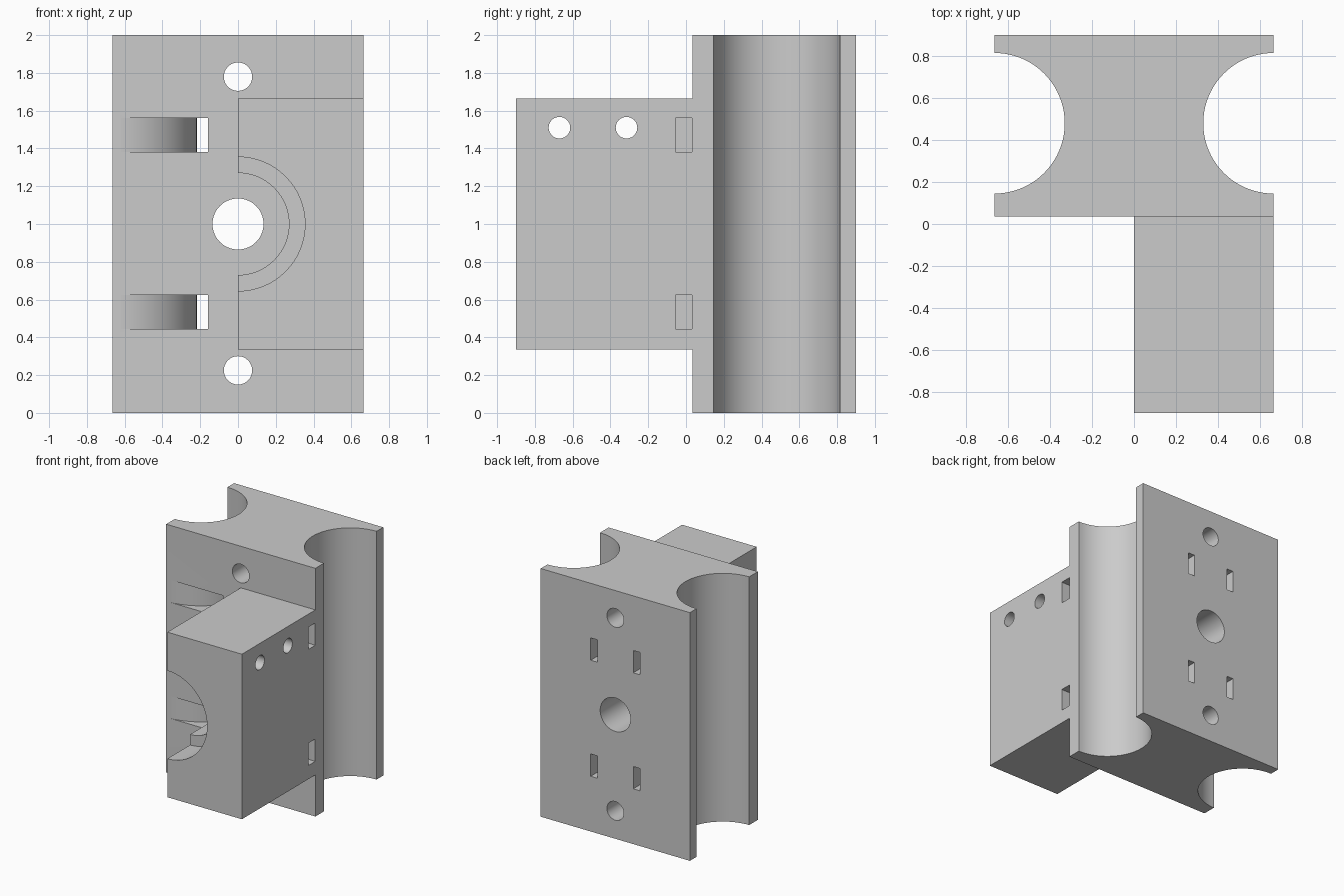
import bpy, bmesh, math
from mathutils import Matrix

if "Cube" in bpy.data.objects:
    bpy.data.objects.remove(bpy.data.objects["Cube"], do_unlink=True)

grey = bpy.data.materials.new("light grey plastic")
grey.use_nodes = True
COLOUR = (0.6, 0.6, 0.6, 1)
grey.diffuse_color = COLOUR
grey.node_tree.nodes["Principled BSDF"].inputs["Base Color"].default_value = COLOUR

HALF = 0.665       # half width of the carriage
FRONT = 0.035      # front face of the carriage
ROD_Y = 0.48       # centre line of the bearing grooves


def finish(name, bm):
    bmesh.ops.recalc_face_normals(bm, faces=bm.faces)
    mesh = bpy.data.meshes.new(name)
    bm.to_mesh(mesh)
    bm.free()
    mesh.materials.append(grey)
    ob = bpy.data.objects.new(name, mesh)
    bpy.context.collection.objects.link(ob)
    return ob


def prism(name, outline, z0, z1):
    bm = bmesh.new()
    face = bm.faces.new([bm.verts.new((x, y, z0)) for x, y in outline])
    new = bmesh.ops.extrude_face_region(bm, geom=[face])["geom"]
    bmesh.ops.translate(bm, vec=(0, 0, z1 - z0),
                        verts=[v for v in new if isinstance(v, bmesh.types.BMVert)])
    return finish(name, bm)


def rod(name, radius, start, end, axis, a, b):
    """Cylinder along x or y; a and b are the other two coordinates."""
    bm = bmesh.new()
    bmesh.ops.create_cone(bm, cap_ends=True, segments=64, radius1=radius,
                          radius2=radius, depth=end - start)
    mid = (start + end) / 2
    turn = Matrix.Rotation(math.pi / 2, 4, "Y" if axis == "x" else "X")
    place = (mid, a, b) if axis == "x" else (a, mid, b)
    bm.transform(Matrix.Translation(place) @ turn)
    return finish(name, bm)


def arc(cx, cy, radius, start, end, steps):
    angles = [math.radians(start + (end - start) * i / steps) for i in range(steps + 1)]
    return [(cx + radius * math.cos(t), cy + radius * math.sin(t)) for t in angles]


def combine(target, other, operation="DIFFERENCE"):
    mod = target.modifiers.new("join", "BOOLEAN")
    mod.operation, mod.solver, mod.object = operation, "EXACT", other
    graph = bpy.context.evaluated_depsgraph_get()
    result = bpy.data.meshes.new_from_object(target.evaluated_get(graph))
    target.modifiers.clear()
    target.data = result
    bpy.data.objects.remove(other, do_unlink=True)


# Carriage body with a half-round bearing groove down each side
right_groove = arc(HALF, ROD_Y, 0.335, 270, 90, 40)
left_groove = [(-x, y) for x, y in reversed(right_groove)]
body = prism("carriage_body",
             [(-HALF, FRONT), (HALF, FRONT)] + right_groove
             + [(HALF, 0.9), (-HALF, 0.9)] + left_groove, 0, 2)

# Mounting block with a stepped half-round pocket
block = prism("mounting_block",
              [(0, -0.9), (HALF, -0.9), (HALF, 0.1), (0, 0.1)], 0.335, 1.665)
combine(block, rod("pocket_mouth", 0.355, -1, -0.61, "y", 0, 1))
combine(block, rod("pocket_bore", 0.27, -0.8, 0.3, "y", 0, 1))
combine(body, block, "UNION")

# Cross holes through the block
for y in (-0.67, -0.315):
    for z in (0.49, 1.51):
        combine(body, rod("cross_hole", 0.057, -1, 1, "x", y, z))

# Holes from front to back through the body
for radius, z in ((0.075, 0.225), (0.135, 1), (0.075, 1.78)):
    combine(body, rod("through_hole", radius, -0.2, 1, "y", 0, z))

# Curved tie slots wrapping each bearing groove
slot = [(0.8, -0.055), (0.16, -0.055), (0.16, 1), (0.22, 1)]
slot += arc(HALF, ROD_Y, 0.447, 180, 270, 32) + [(0.8, ROD_Y - 0.447)]
for side in (1, -1):
    for z in (0.445, 1.38):
        combine(body, prism("tie_slot", [(side * x, y) for x, y in slot], z, z + 0.18))

bpy.context.view_layer.objects.active = body
body.select_set(True)
bpy.ops.object.shade_smooth_by_angle(angle=math.radians(30))
